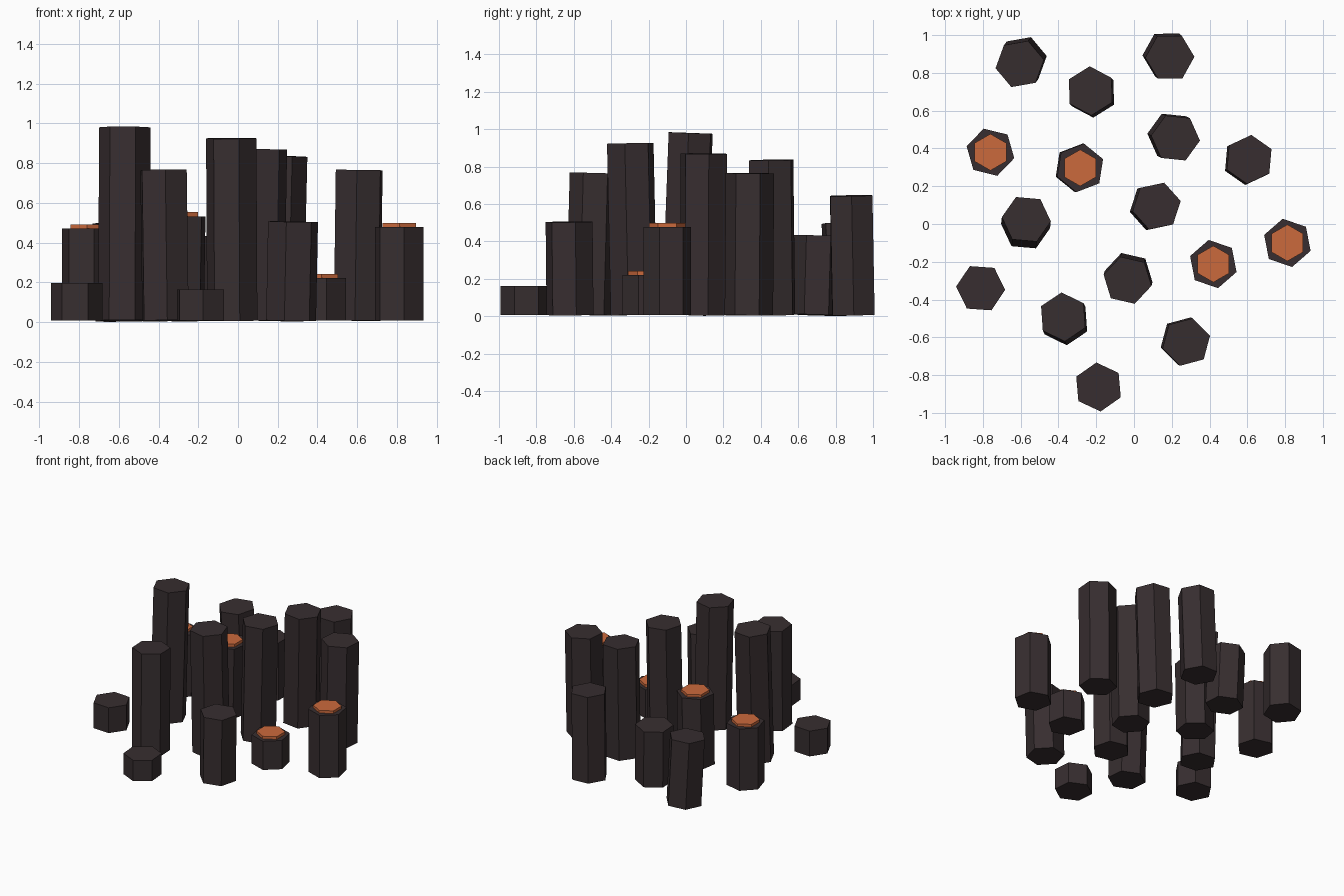
import bpy, bmesh, math
from mathutils import Matrix, Vector

if "Cube" in bpy.data.objects:
    bpy.data.objects.remove(bpy.data.objects["Cube"])

R = 0.13        # column radius
BASE_Z = 0.007  # height of the column foot centre


def material(name, rgb):
    m = bpy.data.materials.new(name)
    m.diffuse_color = (*rgb, 1)
    m.use_nodes = True
    m.node_tree.nodes["Principled BSDF"].inputs["Base Color"].default_value = m.diffuse_color
    return m


basalt = material("dark basalt", (0.038, 0.027, 0.029))
ember = material("ember orange", (0.60, 0.143, 0.046))


def prism(name, radius, depth, matrix, mat):
    """Six-sided flat-shaded prism."""
    bm = bmesh.new()
    bmesh.ops.create_cone(bm, cap_ends=True, segments=6, radius1=radius,
                          radius2=radius, depth=depth, matrix=matrix)
    bmesh.ops.recalc_face_normals(bm, faces=bm.faces)
    me = bpy.data.meshes.new(name)
    bm.to_mesh(me)
    bm.free()
    me.materials.append(mat)
    ob = bpy.data.objects.new(name, me)
    bpy.context.collection.objects.link(ob)


def column(x, y, h, turn, dx, dy, cap):
    """Leaning column: top centre (x, y, h), foot offset by (dx, dy)."""
    top = Vector((x, y, h))
    foot = Vector((x + dx, y + dy, BASE_Z))
    axis = top - foot
    lean = Vector((0, 0, 1)).rotation_difference(axis).to_matrix().to_4x4()
    # create_cone places its first corner on the +y axis
    spin = Matrix.Rotation(math.radians(turn - 90), 4, 'Z')
    prism("column", R, axis.length,
          Matrix.Translation((top + foot) / 2) @ lean @ spin, basalt)
    if cap:
        # glowing plate on the column top
        prism("ember_cap", 0.097, 0.04, Matrix.Translation((x, y, h)), ember)


# top x, top y, height, turn in degrees, foot offset x, foot offset y, glowing cap
COLUMNS = [
    (-0.605, 0.847, 0.50, 10, 0.015, 0.02, 0),
    (-0.23, 0.705, 0.43, 32, 0.01, -0.012, 0),
    (0.19, 0.883, 0.645, 1, -0.015, 0.012, 0),
    (-0.76, 0.38, 0.47, 46, 0, 0, 1),
    (-0.285, 0.297, 0.533, 21, -0.008, 0, 1),
    (0.22, 0.455, 0.835, -6, -0.02, 0.01, 0),
    (0.61, 0.342, 0.765, 25, -0.01, -0.006, 0),
    (-0.57, 0.025, 0.98, -5, -0.004, -0.036, 0),
    (0.12, 0.095, 0.87, 12, -0.015, -0.004, 0),
    (-0.034, -0.298, 0.925, 47, 0.005, 0.02, 0),
    (-0.812, -0.34, 0.197, -4, 0, 0, 0),
    (-0.375, -0.492, 0.765, 34, 0.01, -0.02, 0),
    (0.277, -0.625, 0.505, 15, -0.01, 0.005, 0),
    (-0.188, -0.863, 0.163, 35, 0, 0, 0),
    (0.42, -0.212, 0.222, 41, 0, 0, 1),
    (0.812, -0.10, 0.478, 41, 0, 0, 1),
]
for c in COLUMNS:
    column(*c)
